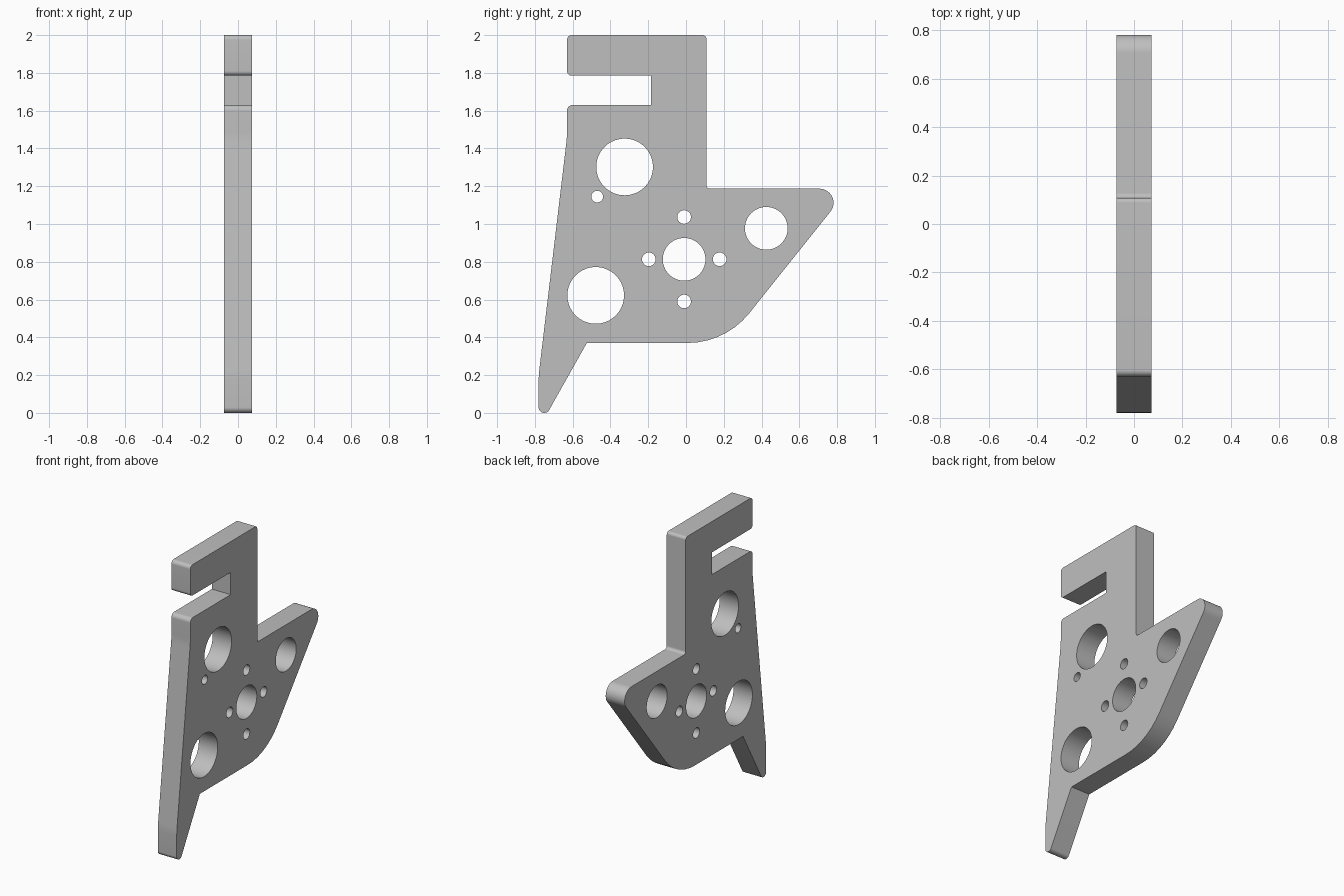
import bpy, bmesh
from math import pi, sin, cos, tan
from mathutils import Vector

if "Cube" in bpy.data.objects:
    bpy.data.objects.remove(bpy.data.objects["Cube"], do_unlink=True)

HALF = 0.073  # half of the plate thickness

# Outline corners: y, z, fillet radius
OUTLINE = [
    (-0.63, 2.0, 0.025), (0.108, 2.0, 0.02), (0.108, 1.187, 0.02),
    (0.862, 1.187, 0.075), (0.209, 0.37, 0.42), (-0.525, 0.37, 0),
    (-0.733, 0, 0.027), (-0.78, 0, 0.029), (-0.78, 0.2, 0.5),
    (-0.63, 1.46, 0.5), (-0.63, 1.63, 0.03), (-0.185, 1.63, 0),
    (-0.185, 1.785, 0), (-0.63, 1.785, 0.025),
]
# Round holes: y, z, radius
HOLES = [
    (-0.325, 1.302, 0.15), (-0.478, 0.622, 0.15),
    (-0.01, 0.813, 0.113), (0.425, 0.977, 0.113),
    (-0.01, 1.037, 0.036), (-0.01, 0.59, 0.036),
    (-0.197, 0.813, 0.036), (0.178, 0.813, 0.036), (-0.47, 1.145, 0.031),
]


def fillet(prev, corner, nxt, radius):
    """Points of the arc that rounds one corner."""
    a, b = (prev - corner).normalized(), (nxt - corner).normalized()
    if radius == 0:
        return [corner]
    inner = a.angle(b)
    start = corner + a * (radius / tan(inner / 2))
    centre = corner + (a + b).normalized() * (radius / sin(inner / 2))
    turn = pi - inner
    steps = max(3, int(turn / 0.12))
    u = start - centre
    w = -a * radius
    return [centre + u * cos(turn * i / steps) + w * sin(turn * i / steps)
            for i in range(steps + 1)]


def rounded_outline(corners):
    pts = [Vector((y, z)) for y, z, _ in corners]
    loop = []
    for i, (_, _, r) in enumerate(corners):
        loop += fillet(pts[i - 1], pts[i], pts[(i + 1) % len(pts)], r)
    return loop


def circle(y, z, r):
    n = 64 if r > 0.1 else 32
    return [Vector((y + r * cos(2 * pi * i / n), z + r * sin(2 * pi * i / n)))
            for i in range(n)]


# Flat face with holes, then extruded across x
bm = bmesh.new()
for loop in [rounded_outline(OUTLINE)] + [circle(*h) for h in HOLES]:
    verts = [bm.verts.new((-HALF, p.x, p.y)) for p in loop]
    for i, v in enumerate(verts):
        bm.edges.new((verts[i - 1], v))
bmesh.ops.triangle_fill(bm, edges=bm.edges[:], use_beauty=True, normal=(-1, 0, 0))
result = bmesh.ops.extrude_face_region(bm, geom=bm.faces[:], use_keep_orig=True)
moved = [g for g in result["geom"] if isinstance(g, bmesh.types.BMVert)]
bmesh.ops.translate(bm, verts=moved, vec=(2 * HALF, 0, 0))
bmesh.ops.recalc_face_normals(bm, faces=bm.faces[:])

mesh = bpy.data.meshes.new("bracket_plate")
bm.to_mesh(mesh)
bm.free()
plate = bpy.data.objects.new("bracket_plate", mesh)
bpy.context.collection.objects.link(plate)

# Plain grey material
grey = bpy.data.materials.new("plain_grey")
grey.use_nodes = True
colour = (0.52, 0.52, 0.52, 1)
grey.diffuse_color = colour
grey.node_tree.nodes["Principled BSDF"].inputs["Base Color"].default_value = colour
mesh.materials.append(grey)

# Smooth round walls, crisp plate edges
bpy.ops.object.select_all(action="DESELECT")
plate.select_set(True)
bpy.context.view_layer.objects.active = plate
bpy.ops.object.shade_smooth_by_angle(angle=pi / 6)
